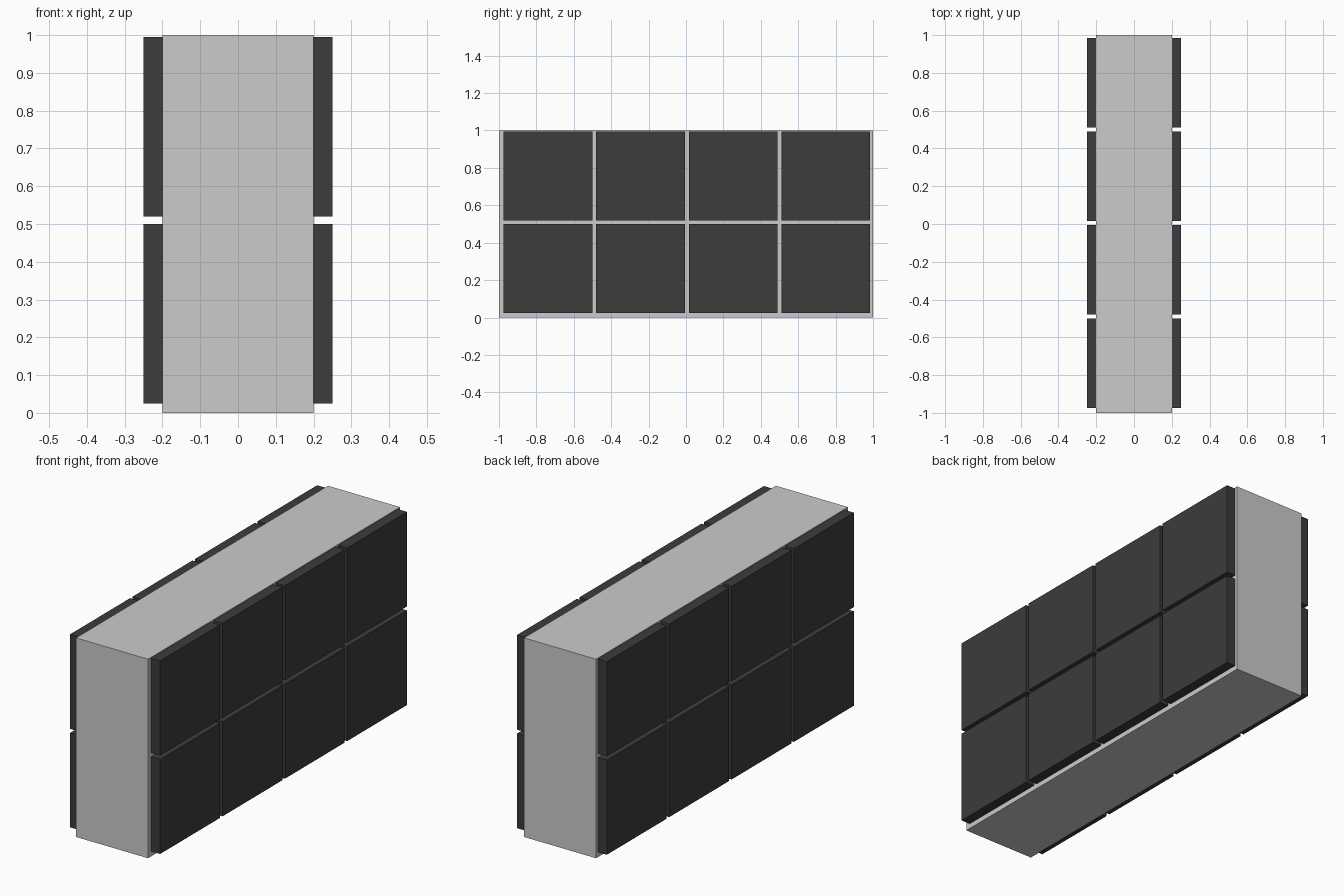
import bpy

if "Cube" in bpy.data.objects:
    bpy.data.objects.remove(bpy.data.objects["Cube"])

PANEL, PITCH, DEPTH = 0.475, 0.495, 0.05

dark = bpy.data.materials.new("dark_panel")
dark.diffuse_color = (0.045, 0.045, 0.045, 1)
dark.use_nodes = True
dark.node_tree.nodes["Principled BSDF"].inputs["Base Color"].default_value = dark.diffuse_color


def box(name, low, high, material=None):
    centre = [(a + b) / 2 for a, b in zip(low, high)]
    bpy.ops.mesh.primitive_cube_add(size=1, location=centre)
    obj = bpy.context.object
    obj.name = name
    obj.scale = [b - a for a, b in zip(low, high)]
    bpy.ops.object.transform_apply(location=False, rotation=False, scale=True)
    if material:
        obj.data.materials.append(material)
    return obj


# Central slab
box("cabinet_body", (-0.2, -1, 0), (0.2, 1, 1))

# Grid of four by two square panels on each long side
for side, x in (("left", -0.25), ("right", 0.2)):
    for row in range(2):
        for col in range(4):
            y = -0.975 + col * PITCH
            z = 0.025 + row * PITCH
            box(f"{side}_panel_{row + 1}_{col + 1}", (x, y, z),
                (x + DEPTH, y + PANEL, z + PANEL), dark)
